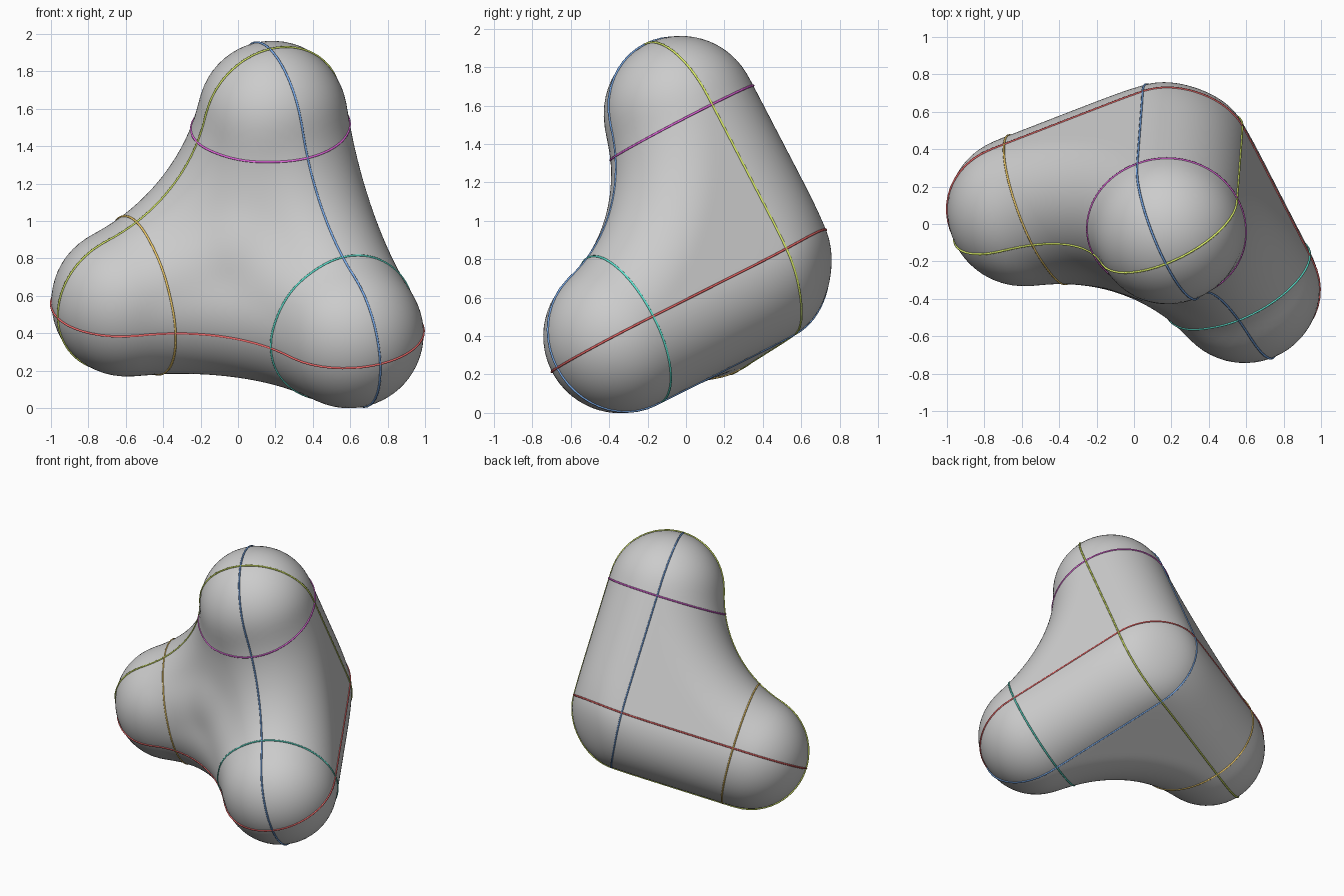
import bpy, bmesh, math
from mathutils import Vector, Matrix

if "Cube" in bpy.data.objects:
    bpy.data.objects.remove(bpy.data.objects["Cube"])

S, R = 0.9, 0.403                      # limb length and tube radius
C = 1.22                               # centre of the hollow arc between two limbs
RA = math.hypot(C - S, C)
ORIGIN = Vector((0.216, 0.386, 0.766))
# columns: up limb, front-right limb, left limb
BASIS = Matrix(((-0.035, -0.46, 0.885), (0.418, -0.811, -0.408), (-0.905, -0.35, -0.22))).transposed()


def web(u, v, w):
    """Distance to a rounded web lying between two limb axes."""
    if u < 0 or v < 0:
        d = math.hypot(u - min(max(u, 0), S), v - min(max(v, 0), S))
    else:
        eu, ev = u - C, v - C
        e = max(math.hypot(eu, ev), 1e-6)
        if e >= RA and u <= S and v <= S:
            d = 0
        elif e < RA and C + eu * RA / e >= 0 and C + ev * RA / e >= 0 and u < C and v < C:
            d = RA - e
        else:
            d = min(math.hypot(u - S, v), math.hypot(u, v - S))
    return math.hypot(d, w) - R


def field(p):
    x, y, z = p
    f = (web(x, y, z), web(y, z, x), web(z, x, y))
    m = min(f)
    if min(x, y, z) <= 0:
        return m
    k = 0.1 * (5.196 * x * y * z / p.length ** 3) ** 2    # soften the inner hollow
    if k < 1e-4:
        return m
    return m - k * math.log(sum(math.exp((m - a) / k) for a in f))


def place(p):
    """Local point to world, with the back corner slightly flattened."""
    g = max(0, -(p.x + p.y + p.z) / 1.732 / p.length) ** 4
    return ORIGIN + BASIS @ (p + Vector((1, 1, 1)) * 0.025 * g)


def shoot(c, d):
    """Point where a ray from inside leaves the surface."""
    lo, hi = 0.0, 1.7
    for _ in range(18):
        m = (lo + hi) / 2
        if field(c + d * m) < 0:
            lo = m
        else:
            hi = m
    return c + d * lo


# smooth three-limbed body
bm = bmesh.new()
bmesh.ops.create_icosphere(bm, subdivisions=6, radius=1)
centre = Vector((0.2, 0.2, 0.2))
for v in bm.verts:
    v.co = place(shoot(centre, v.co.normalized()))
for _ in range(3):
    bmesh.ops.smooth_vert(bm, verts=bm.verts, factor=0.3, use_axis_x=True, use_axis_y=True, use_axis_z=True)
bmesh.ops.recalc_face_normals(bm, faces=bm.faces)
for f in bm.faces:
    f.smooth = True
me = bpy.data.meshes.new("body")
bm.to_mesh(me)
bm.free()
bpy.context.collection.objects.link(bpy.data.objects.new("body", me))


def line(name, pts, color):
    cu = bpy.data.curves.new(name, 'CURVE')
    cu.dimensions = '3D'
    cu.bevel_depth = 0.006
    cu.bevel_resolution = 1
    sp = cu.splines.new('POLY')
    sp.points.add(len(pts) - 1)
    for q, p in zip(sp.points, pts):
        q.co = (*p, 1)
    sp.use_cyclic_u = True
    mat = bpy.data.materials.new(name)
    mat.diffuse_color = (*color, 1)
    mat.use_nodes = True
    mat.node_tree.nodes["Principled BSDF"].inputs["Base Color"].default_value = mat.diffuse_color
    cu.materials.append(mat)
    bpy.context.collection.objects.link(bpy.data.objects.new(name, cu))


# seam lines: one long loop per limb pair, one ring per limb end
N = 140
angles = [2 * math.pi * i / N for i in range(N)]
axes = [Vector((1, 0, 0)), Vector((0, 1, 0)), Vector((0, 0, 1))]
loops = [("base_loop", (0.9, 0.15, 0.15)), ("left_loop", (0.75, 0.9, 0.15)), ("right_loop", (0.2, 0.42, 0.85))]
rings = [("top_ring", (0.85, 0.15, 0.8), 0.85), ("right_ring", (0.12, 0.8, 0.65), 0.86),
         ("left_ring", (0.9, 0.62, 0.15), 0.82)]
for i in range(3):
    a, b = axes[(i + 1) % 3], axes[(i + 2) % 3]
    mid = (a + b) * 0.2
    dirs = [a * math.cos(t) + b * math.sin(t) for t in angles]
    line(loops[i][0], [place(shoot(mid, d)) for d in dirs], loops[i][1])
    line(rings[i][0], [place(shoot(axes[i] * rings[i][2], d)) for d in dirs], rings[i][1])
